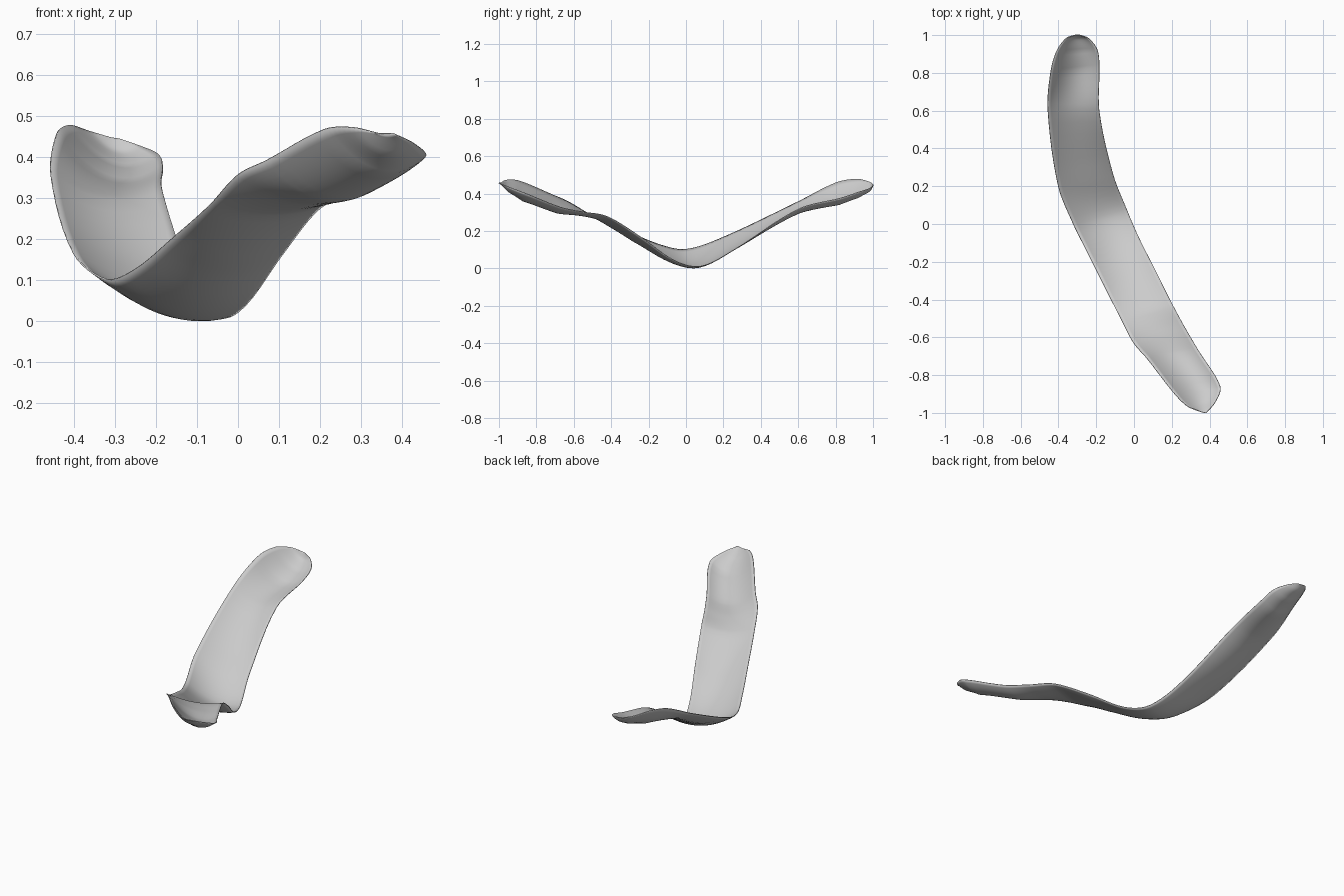
import bpy
import bmesh
from mathutils import Vector

default_cube = bpy.data.objects.get("Cube")
if default_cube:
    bpy.data.objects.remove(default_cube, do_unlink=True)

# Stations along the strip: left edge point, right edge point, depth of the trough
STATIONS = [
    ((.345, -.99, .455), (.38, -1, .455), 0),
    ((.28, -.96, .47), (.43, -.94, .43), .04),
    ((.21, -.89, .465), (.455, -.86, .4), .07),
    ((.07, -.71, .39), (.34, -.67, .325), .06),
    ((0, -.63, .355), (.27, -.55, .3), .04),
    ((-.07, -.5, .28), (.2, -.42, .275), .02),
    ((-.16, -.32, .2), (.11, -.24, .165), .04),
    ((-.25, -.14, .125), (.02, -.06, .04), .04),
    ((-.32, 0, .1), (-.04, .08, .01), .04),
    ((-.4, .2, .165), (-.11, .26, .1), .03),
    ((-.455, .6, .355), (-.185, .6, .315), .04),
    ((-.44, .8, .455), (-.185, .83, .375), .07),
    ((-.41, .91, .475), (-.195, .92, .405), .06),
    ((-.36, .98, .46), (-.24, .98, .425), .03),
    ((-.31, 1, .445), (-.29, 1, .442), 0),
]
STEPS = 6
COLUMNS = 16
THICKNESS = .004


def make_material(name, colour):
    material = bpy.data.materials.new(name)
    material.use_nodes = True
    material.diffuse_color = colour
    shader = next(n for n in material.node_tree.nodes if n.type == "BSDF_PRINCIPLED")
    shader.inputs["Base Color"].default_value = colour
    return material


def smooth_path(points, steps):
    """Pass a curve through the points, with tangents scaled to uneven spacing."""
    knots = [0]
    for a, b in zip(points, points[1:]):
        knots.append(knots[-1] + (b - a).length)
    last = len(points) - 1
    tangents = []
    for i in range(last + 1):
        before, after = max(i - 1, 0), min(i + 1, last)
        tangents.append((points[after] - points[before]) / (knots[after] - knots[before]))
    path = []
    for i in range(last):
        span = knots[i + 1] - knots[i]
        for k in range(steps):
            t = k / steps
            rise = t * t * (3 - 2 * t)
            path.append(points[i].lerp(points[i + 1], rise)
                        + tangents[i] * span * t * (1 - t) ** 2
                        - tangents[i + 1] * span * t * t * (1 - t))
    path.append(points[last])
    return path


# Edge curves and trough depth
left_edge = smooth_path([Vector(s[0]) for s in STATIONS], STEPS)
right_edge = smooth_path([Vector(s[1]) for s in STATIONS], STEPS)


def trough_depth(row):
    i, k = divmod(row, STEPS)
    following = STATIONS[min(i + 1, len(STATIONS) - 1)][2]
    return STATIONS[i][2] + (following - STATIONS[i][2]) * k / STEPS


# Curved sheet: each row sags between its two edges
bm = bmesh.new()
rows = []
for r, (left, right) in enumerate(zip(left_edge, right_edge)):
    row = []
    for c in range(COLUMNS + 1):
        t = c / COLUMNS
        point = left.lerp(right, t)
        point.z -= trough_depth(r) * 4 * t * (1 - t)
        row.append(bm.verts.new(point))
    rows.append(row)
for a, b in zip(rows, rows[1:]):
    for c in range(COLUMNS):
        bm.faces.new((a[c], a[c + 1], b[c + 1], b[c]))

# Rest the sheet on the ground
lowest = min(v.co.z for v in bm.verts)
bmesh.ops.translate(bm, verts=bm.verts, vec=(0, 0, THICKNESS - lowest))
mesh = bpy.data.meshes.new("curved_strip")
bm.to_mesh(mesh)
bm.free()

strip = bpy.data.objects.new("curved_strip", mesh)
bpy.context.collection.objects.link(strip)
mesh.materials.append(make_material("light_grey", (.6, .6, .6, 1)))

# Thin shell, smooth shaded
shell = strip.modifiers.new("thin_shell", "SOLIDIFY")
shell.thickness = THICKNESS
shell.offset = -1
bpy.context.view_layer.objects.active = strip
strip.select_set(True)
bpy.ops.object.shade_smooth_by_angle()
